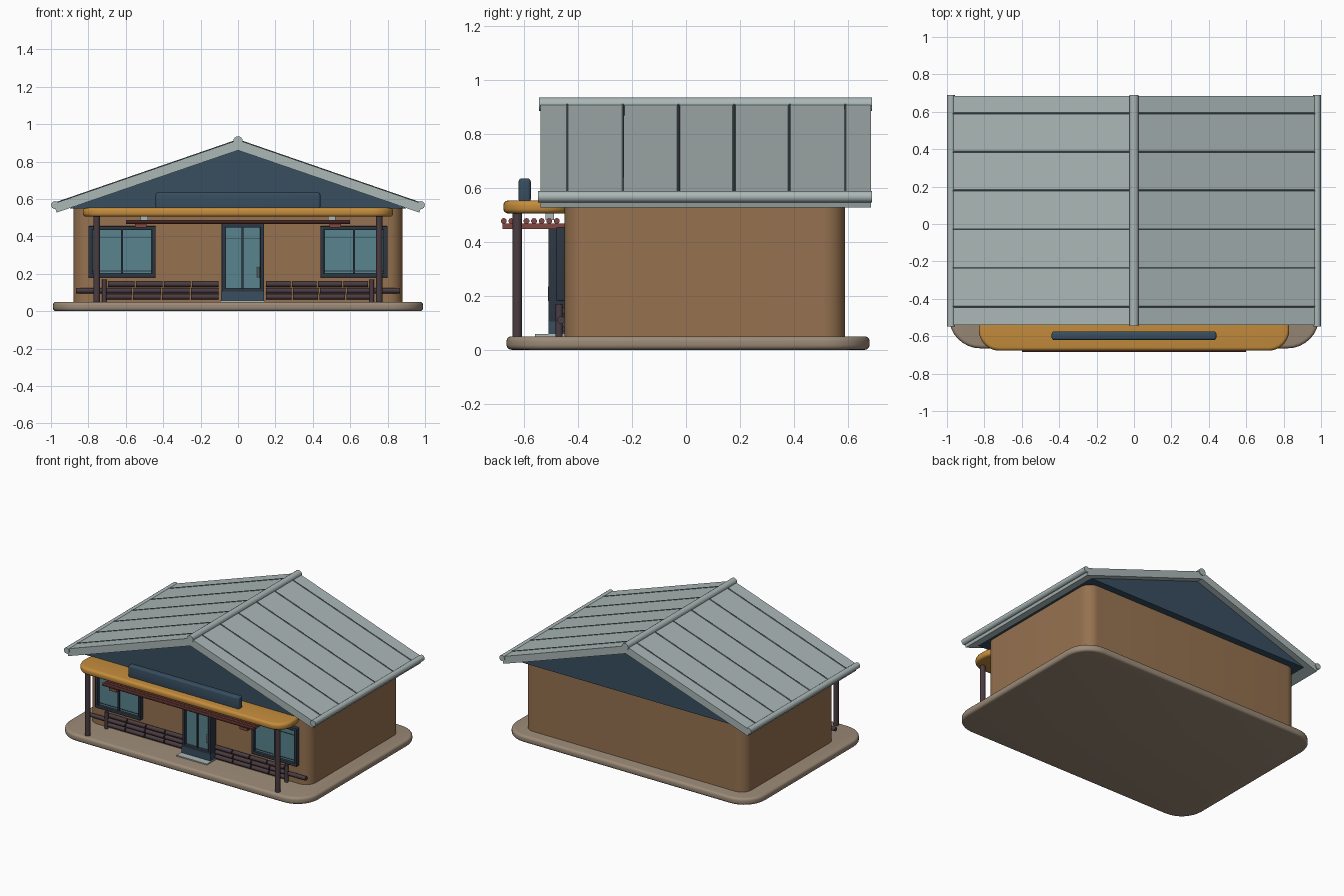
import bpy, bmesh
from math import radians
from mathutils import Vector

cube = bpy.data.objects.get("Cube")
if cube:
    bpy.data.objects.remove(cube, do_unlink=True)


def material(name, r, g, b):
    lin = [((c / 255 + 0.055) / 1.055) ** 2.4 for c in (r, g, b)]
    m = bpy.data.materials.new(name)
    m.use_nodes = True
    m.diffuse_color = (*lin, 1)
    m.node_tree.nodes["Principled BSDF"].inputs["Base Color"].default_value = (*lin, 1)
    return m


WALL = material("tan wall", 150, 114, 80)
STONE = material("beige stone", 155, 138, 119)
ROOF = material("pale grey metal", 170, 183, 182)
SEAM = material("dark grey seam", 92, 104, 106)
ORANGE = material("orange canopy", 196, 140, 60)
NAVY = material("slate navy", 56, 78, 96)
GLASS = material("teal glass", 88, 132, 142)
FRAME = material("dark frame", 45, 54, 66)
WOOD = material("dark wood", 74, 60, 66)
RED = material("red brown slat", 128, 72, 66)
parts = []


def finish(name, bm, mat):
    bmesh.ops.recalc_face_normals(bm, faces=bm.faces)
    mesh = bpy.data.meshes.new(name)
    bm.to_mesh(mesh)
    bm.free()
    mesh.materials.append(mat)
    ob = bpy.data.objects.new(name, mesh)
    bpy.context.collection.objects.link(ob)
    parts.append(ob)
    return ob


def box(name, x, y, z, mat, corner=0, edge=0):
    """Box from (min, max) pairs; corner rounds the plan, edge rounds the rims."""
    bm = bmesh.new()
    bmesh.ops.create_cube(bm, size=1)
    for v in bm.verts:
        v.co = [lo + (c + 0.5) * (hi - lo) for c, (lo, hi) in zip(v.co, (x, y, z))]
    if corner:
        upright = [e for e in bm.edges
                   if abs(e.verts[0].co.z - e.verts[1].co.z) > 0.001]
        bmesh.ops.bevel(bm, geom=upright, offset=corner, segments=8,
                        profile=0.5, affect='EDGES')
    if edge:
        rims = [e for e in bm.edges if e.calc_face_angle(0) > 1]
        bmesh.ops.bevel(bm, geom=rims, offset=edge, segments=4,
                        profile=0.5, affect='EDGES')
    return finish(name, bm, mat)


def rod(name, a, b, r, mat, sides=16):
    a, b = Vector(a), Vector(b)
    bm = bmesh.new()
    bmesh.ops.create_cone(bm, cap_ends=True, segments=sides, radius1=r,
                          radius2=r, depth=(b - a).length)
    ob = finish(name, bm, mat)
    turn = (b - a).to_track_quat('Z', 'Y').to_matrix().to_4x4()
    turn.translation = (a + b) / 2
    ob.data.transform(turn)
    return ob


def prism(name, outline, y, mat):
    """Extrude an x-z outline along y."""
    bm = bmesh.new()
    face = bm.faces.new([bm.verts.new((px, y[0], pz)) for px, pz in outline])
    out = bmesh.ops.extrude_face_region(bm, geom=[face])
    moved = [v for v in out["geom"] if isinstance(v, bmesh.types.BMVert)]
    bmesh.ops.translate(bm, verts=moved, vec=(0, y[1] - y[0], 0))
    return finish(name, bm, mat)


def frame(name, x, y, z, w):
    """Four frame bars around an opening."""
    (x0, x1), (z0, z1) = x, z
    box(name + "_left", (x0, x0 + w), y, z, FRAME, edge=0.005)
    box(name + "_right", (x1 - w, x1), y, z, FRAME, edge=0.005)
    box(name + "_sill", x, y, (z0, z0 + w), FRAME, edge=0.005)
    box(name + "_head", x, y, (z1 - w, z1), FRAME, edge=0.005)


# Body
box("base_slab", (-0.99, 0.99), (-0.665, 0.68), (0, 0.05), STONE, 0.17, 0.018)
box("walls", (-0.88, 0.88), (-0.45, 0.59), (0.045, 0.56), WALL, 0.08)
prism("gable", [(-0.9, 0.55), (0.9, 0.55), (0, 0.87)], (-0.5, 0.64), NAVY)

# Roof with ridge cap, gutters and standing seams
prism("roof", [(0, 0.915), (0.985, 0.575), (0.97, 0.527), (0, 0.86),
               (-0.97, 0.527), (-0.985, 0.575)], (-0.54, 0.685), ROOF)
rod("ridge_cap", (0, -0.545, 0.91), (0, 0.69, 0.91), 0.025, ROOF)
for s in (-1, 1):
    rod("gutter", (s * 0.978, -0.548, 0.567), (s * 0.978, 0.69, 0.567), 0.021, ROOF)
    for i in range(6):
        y = -0.44 + i * 0.206
        rod("roof_seam", (0, y, 0.913), (s * 0.97, y, 0.578), 0.006, SEAM, 8)

# Canopy and sign board
box("canopy", (-0.83, 0.83), (-0.677, -0.42), (0.505, 0.553), ORANGE, 0.11, 0.018)
box("sign_board", (-0.44, 0.44), (-0.62, -0.575), (0.545, 0.635), NAVY, edge=0.012)

# Slatted shade below the canopy
for i in range(8):
    y = -0.675 + i * 0.028
    rod("shade_slat", (-0.6, y, 0.477), (0.6, y, 0.477), 0.011, RED, 10)
for s in (-1, 1):
    box("shade_beam", (s * 0.52 - 0.03, s * 0.52 + 0.03), (-0.68, -0.45),
        (0.447, 0.467), RED)
    box("shade_hanger", (s * 0.5 - 0.02, s * 0.5 + 0.02), (-0.52, -0.49),
        (0.48, 0.51), ROOF)

# Posts, windows and log courses on each side
for s in (-1, 1):
    rod("porch_post", (s * 0.755, -0.625, 0.045), (s * 0.755, -0.625, 0.508), 0.018, WOOD)
    rod("short_post", (s * 0.715, -0.47, 0.045), (s * 0.715, -0.47, 0.17), 0.013, WOOD)

    x0, x1 = sorted((s * 0.44, s * 0.8))
    frame("window_frame", (x0, x1), (-0.48, -0.44), (0.18, 0.455), 0.022)
    box("window_glass", (x0 + 0.01, x1 - 0.01), (-0.462, -0.44), (0.19, 0.445), GLASS)
    box("window_mullion", (s * 0.62 - 0.005, s * 0.62 + 0.005), (-0.472, -0.45),
        (0.19, 0.445), FRAME)
    for z in (0.215, 0.395):
        box("window_rail", (x0 + 0.02, x1 - 0.02), (-0.465, -0.45),
            (z - 0.002, z + 0.002), FRAME)

    start = 0.145 if s > 0 else 0.1
    for z, end, count in ((0.145, 0.7, 4), (0.11, 0.87, 5), (0.077, 0.72, 4)):
        step = (end - start) / count
        for i in range(count):
            a = start + i * step
            rod("log", (s * (a + 0.004), -0.463, z),
                (s * (a + step - 0.004), -0.463, z), 0.0145, WOOD, 12)

# Door with plinth and step
box("door_plinth", (-0.09, 0.14), (-0.51, -0.44), (0.045, 0.105), NAVY)
frame("door_frame", (-0.088, 0.14), (-0.51, -0.44), (0.1, 0.468), 0.022)
box("door_glass", (-0.08, 0.13), (-0.488, -0.44), (0.11, 0.46), GLASS)
box("door_mullion", (0.02, 0.03), (-0.5, -0.44), (0.11, 0.46), FRAME)
box("door_rail", (-0.07, 0.12), (-0.492, -0.44), (0.388, 0.392), FRAME)
rod("door_handle", (0.108, -0.505, 0.18), (0.108, -0.505, 0.235), 0.006, ROOF, 10)
box("door_step", (-0.095, 0.145), (-0.56, -0.44), (0.045, 0.058), ROOF)

# Smooth the rounded parts, keep corners sharp
bpy.ops.object.select_all(action='DESELECT')
for ob in parts:
    ob.select_set(True)
bpy.context.view_layer.objects.active = parts[0]
bpy.ops.object.shade_smooth_by_angle(angle=radians(35))
